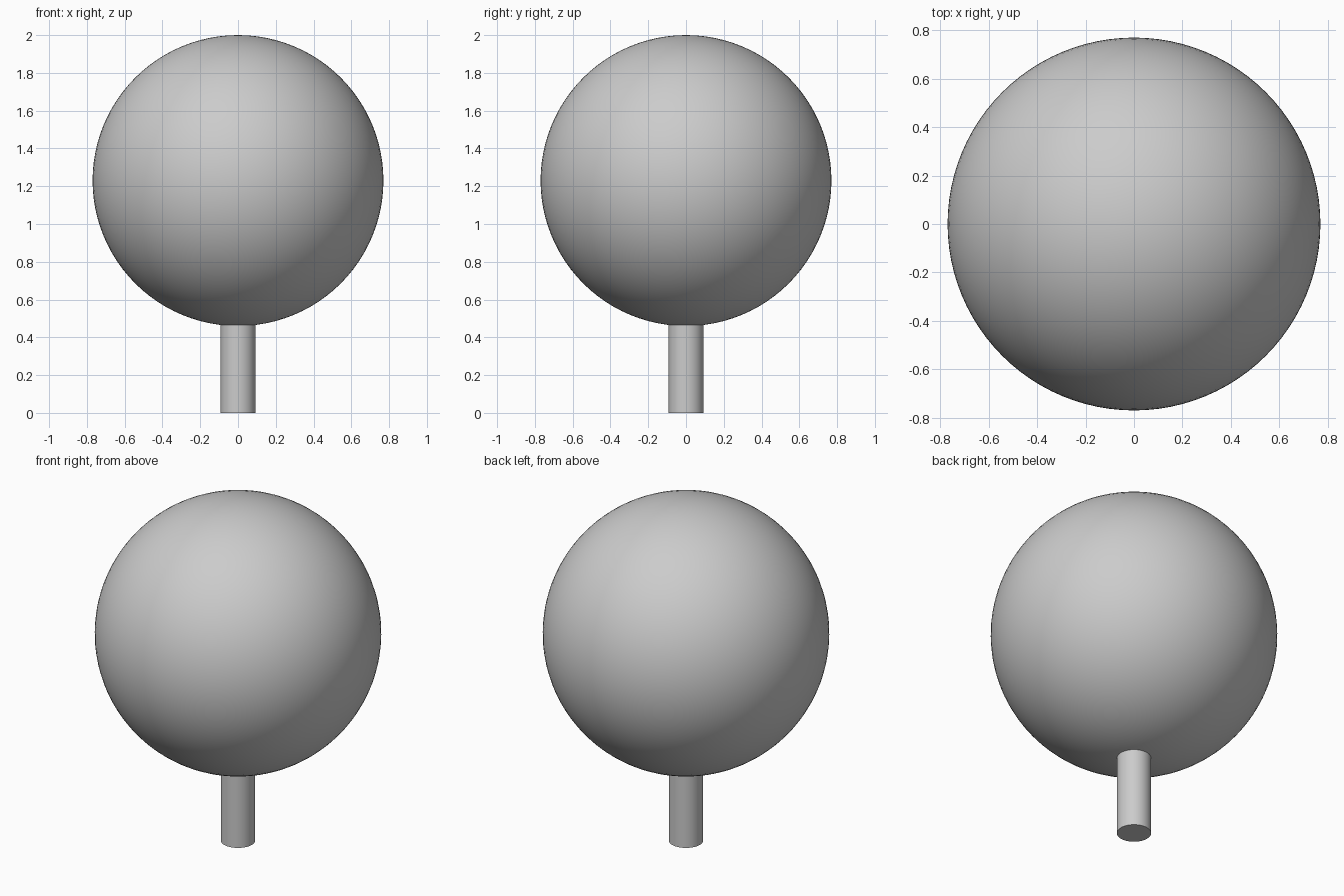
import bpy
import math

if "Cube" in bpy.data.objects:
    bpy.data.objects.remove(bpy.data.objects["Cube"])

R = 0.77          # ball radius
STEM_R = 0.092    # stem radius
STEM_TOP = 0.48   # stem runs slightly into the ball


def finish(name):
    obj = bpy.context.object
    obj.name = name
    bpy.ops.object.shade_smooth_by_angle(angle=math.radians(35))
    return obj


# Round ball
bpy.ops.mesh.primitive_uv_sphere_add(segments=96, ring_count=48, radius=R,
                                     location=(0, 0, 2 - R))
finish("ball")

# Straight stem with flat ends
bpy.ops.mesh.primitive_cylinder_add(vertices=48, radius=STEM_R, depth=STEM_TOP,
                                    location=(0, 0, STEM_TOP / 2))
finish("stem")
